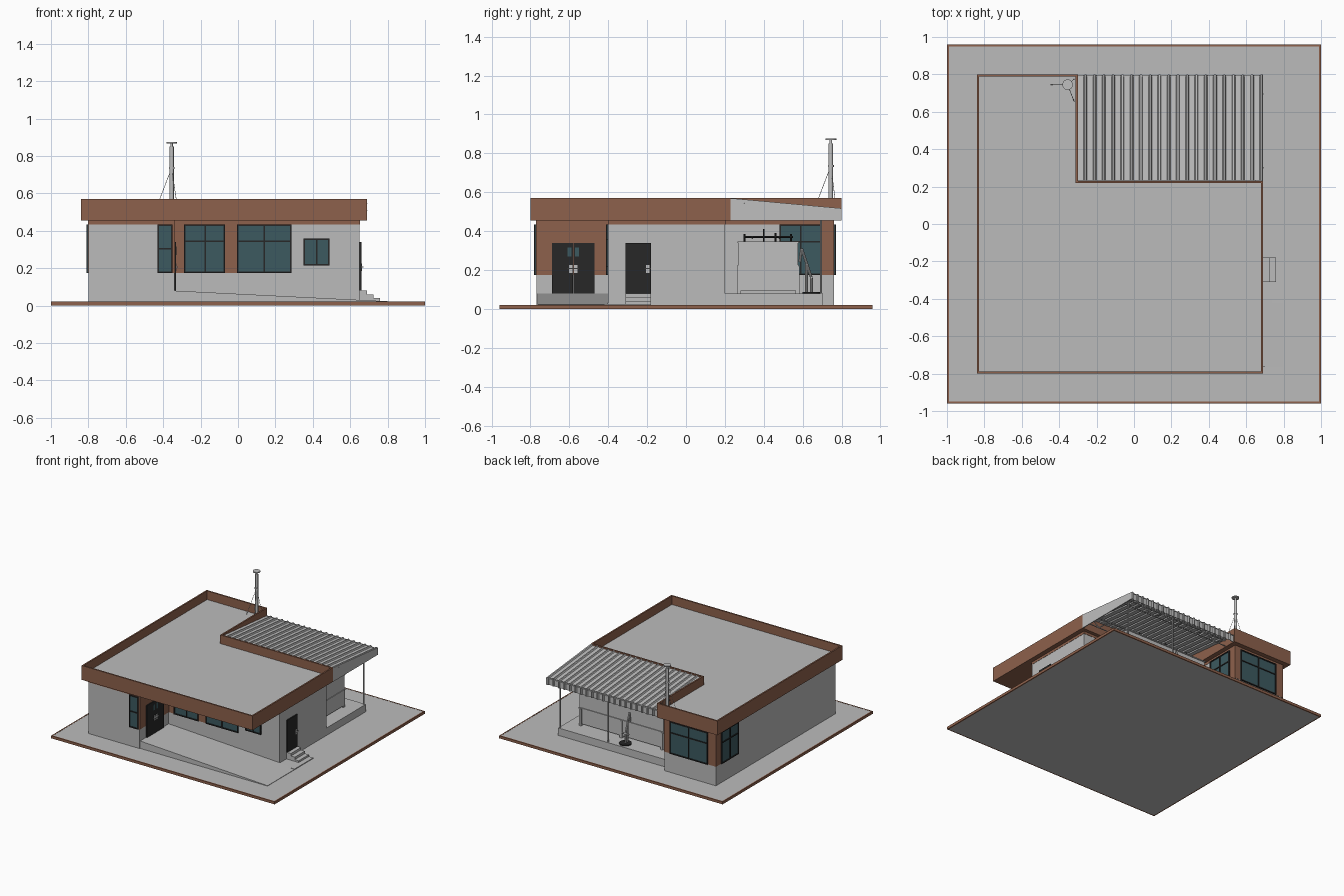
import bpy, bmesh, math
from mathutils import Vector

if "Cube" in bpy.data.objects:
    bpy.data.objects.remove(bpy.data.objects["Cube"])

def mat(name, c):
    m = bpy.data.materials.new(name)
    m.diffuse_color = (*c, 1)
    m.use_nodes = True
    m.node_tree.nodes["Principled BSDF"].inputs["Base Color"].default_value = m.diffuse_color
    return m

GREY = mat("concrete grey", (0.50, 0.50, 0.50))
BROWN = mat("brown cladding", (0.27, 0.12, 0.072))
GLASS = mat("teal glass", (0.045, 0.10, 0.115))
DARK = mat("dark frame", (0.02, 0.02, 0.02))
METAL = mat("sheet metal grey", (0.52, 0.52, 0.52))

def finish(name, bm, *mats):
    bmesh.ops.recalc_face_normals(bm, faces=bm.faces)
    me = bpy.data.meshes.new(name)
    bm.to_mesh(me)
    bm.free()
    for m in mats:
        me.materials.append(m)
    ob = bpy.data.objects.new(name, me)
    bpy.context.collection.objects.link(ob)
    return ob

def add_box(bm, x, y, z, mi=0):
    v = [bm.verts.new((a, b, c)) for a in x for b in y for c in z]
    for f in ((0, 1, 3, 2), (4, 6, 7, 5), (0, 4, 5, 1), (2, 3, 7, 6), (0, 2, 6, 4), (1, 5, 7, 3)):
        bm.faces.new([v[i] for i in f]).material_index = mi

def box(name, x, y, z, m):
    bm = bmesh.new()
    add_box(bm, x, y, z)
    return finish(name, bm, m)

def prism(name, pts, off, *mats):
    """Extrude a closed polygon of 3D points along off."""
    bm = bmesh.new()
    f = bm.faces.new([bm.verts.new(p) for p in pts])
    r = bmesh.ops.extrude_face_region(bm, geom=[f])
    bmesh.ops.translate(bm, vec=off, verts=[g for g in r["geom"] if isinstance(g, bmesh.types.BMVert)])
    return finish(name, bm, *mats)

def rods(name, segs, r, m, n=8):
    """Straight round bars between pairs of points."""
    bm = bmesh.new()
    for a, b in segs:
        a, b = Vector(a), Vector(b)
        d = b - a
        res = bmesh.ops.create_cone(bm, cap_ends=True, segments=n, radius1=r, radius2=r, depth=d.length)
        M = d.to_track_quat('Z', 'Y').to_matrix().to_4x4()
        M.translation = (a + b) / 2
        bmesh.ops.transform(bm, matrix=M, verts=res["verts"])
    return finish(name, bm, m)

def on_wall(bm, axis, pos, sign, u, z, d0, d1, mi):
    """Plate on a wall: axis 'x' or 'y' is the wall normal, u runs along the wall."""
    n = sorted((pos + sign * d0, pos + sign * d1))
    if axis == 'x':
        add_box(bm, n, u, z, mi)
    else:
        add_box(bm, u, n, z, mi)

def window(name, axis, pos, sign, u, z, mull=(), trans=()):
    bm = bmesh.new()
    t = 0.008
    on_wall(bm, axis, pos, sign, u, z, 0, 0.005, 0)
    bars = [((u[0], u[0] + t), z), ((u[1] - t, u[1]), z),
            (u, (z[0], z[0] + t)), (u, (z[1] - t, z[1]))]
    bars += [((c - t / 2, c + t / 2), z) for c in mull] + [(u, (c - t / 2, c + t / 2)) for c in trans]
    for bu, bz in bars:
        on_wall(bm, axis, pos, sign, bu, bz, 0, 0.011, 1)
    return finish(name, bm, GLASS, DARK)

# --- ground slab with brown kerb
box("ground_slab", (-0.99, 0.99), (-0.95, 0.95), (0, 0.02), GREY)
for s in (-1, 1):
    box("kerb_side", sorted((s, s * 0.99)), (-0.96, 0.96), (0, 0.021), BROWN)
    box("kerb_end", (-0.99, 0.99), sorted((s * 0.96, s * 0.95)), (0, 0.021), BROWN)

# --- walls, with a brown band under the roof
box("left_wing", (-0.80, -0.34), (-0.77, 0.76), (0.02, 0.455), GREY)
box("main_block", (-0.34, 0.65), (-0.40, 0.20), (0.02, 0.455), GREY)
box("left_wing_band", (-0.802, -0.338), (-0.772, 0.762), (0.435, 0.456), BROWN)
box("main_block_band", (-0.34, 0.652), (-0.402, 0.202), (0.435, 0.456), BROWN)

# --- brown wall panels
bm = bmesh.new()
for axis, pos, sign, u in (('x', -0.34, 1, (-0.772, -0.40)), ('y', -0.77, -1, (-0.43, -0.338)),
                           ('y', -0.40, -1, (-0.338, 0.0)), ('y', 0.76, 1, (-0.802, -0.338)),
                           ('x', -0.34, 1, (0.48, 0.762)), ('x', -0.80, -1, (0.48, 0.762))):
    on_wall(bm, axis, pos, sign, u, (0.175, 0.44), 0, 0.002, 0)
finish("brown_wall_panels", bm, BROWN)

# --- flat roof with parapet
L = [(-0.84, -0.80), (0.69, -0.80), (0.69, 0.23), (-0.30, 0.23), (-0.30, 0.80), (-0.84, 0.80)]
roof = prism("roof_parapet", [(x, y, 0.455) for x, y in L], (0, 0, 0.115), BROWN, GREY)
bm = bmesh.new()
bm.from_mesh(roof.data)
top = max(bm.faces, key=lambda f: f.calc_center_median().z)
bmesh.ops.inset_region(bm, faces=[top], thickness=0.017)
r = bmesh.ops.extrude_face_region(bm, geom=[top])
bmesh.ops.translate(bm, vec=(0, 0, -0.07), verts=[g for g in r["geom"] if isinstance(g, bmesh.types.BMVert)])
for g in r["geom"]:
    if isinstance(g, bmesh.types.BMFace):
        g.material_index = 1
if top.is_valid:
    bm.faces.remove(top)
bm.to_mesh(roof.data)
bm.free()

# --- windows
Z = (0.175, 0.435)
window("front_slit_window", 'y', -0.77, -1, (-0.43, -0.35), Z, (), (0.305,))
window("front_window_a", 'y', -0.40, -1, (-0.29, -0.07), Z, (-0.175,), (0.345,))
window("front_window_b", 'y', -0.40, -1, (-0.005, 0.285), Z, (0.14,), (0.345,))
window("front_window_small", 'y', -0.40, -1, (0.35, 0.49), (0.215, 0.36), (0.42,))
window("back_window", 'y', 0.76, 1, (-0.73, -0.39), Z, (-0.56,), (0.345,))
window("left_window", 'x', -0.80, -1, (0.48, 0.70), Z, (0.59,), (0.345,))
window("terrace_window", 'x', -0.34, 1, (0.48, 0.70), Z, (0.59,), (0.345,))

# --- doors with handles
def door(name, x, leaves, handles, panes=()):
    bm = bmesh.new()
    for u in leaves:
        on_wall(bm, 'x', x, 1, u, (0.08, 0.34), 0, 0.009, 0)
    for h in handles:
        on_wall(bm, 'x', x, 1, (h - 0.008, h + 0.008), (0.185, 0.225), 0, 0.012, 1)
        on_wall(bm, 'x', x, 1, (h - 0.016, h + 0.016), (0.204, 0.210), 0.012, 0.02, 1)
    for p in panes:
        on_wall(bm, 'x', x, 1, (p - 0.01, p + 0.01), (0.27, 0.315), 0, 0.011, 2)
    finish(name, bm, DARK, METAL, GLASS)

door("double_door", -0.34, ((-0.69, -0.581), (-0.579, -0.47)), (-0.593, -0.567), (-0.60, -0.56))
door("side_door", 0.65, ((-0.31, -0.18),), (-0.197,))

# --- entrance ramp, landing pad and steps
prism("ramp", [(-0.34, -0.765, 0.02), (0.80, -0.765, 0.02), (0.80, -0.765, 0.023), (-0.34, -0.765, 0.08)],
      (0, 0.365, 0), GREY)
box("landing_pad", (0.65, 0.80), (-0.42, -0.18), (0.02, 0.026), GREY)
for i, x in enumerate((0.76, 0.725, 0.69)):
    box("side_step", (0.65, x), (-0.31, -0.18), (0.02, 0.04 + 0.02 * i), GREY)

# --- back terrace with posts
box("terrace_floor", (-0.34, 0.65), (0.20, 0.705), (0.02, 0.08), GREY)
rods("terrace_posts", [((x, 0.695, 0.08), (x, 0.695, 0.515)) for x in (0.64, 0.21)], 0.005, METAL)

# --- ribbed canopy: sloping sheet, ribbed back fascia, plain side panel
N, X0, X1 = 20, -0.30, 0.69
P = (X1 - X0) / N
prof = []
for i in range(N):
    x = X0 + i * P
    prof += [(x, 0), (x + P * 0.62, 0), (x + P * 0.72, 0.009), (x + P * 0.9, 0.009)]
prof.append((X1, 0))
def ribbed(name, f):
    bm = bmesh.new()
    rows = [[bm.verts.new(f(x, h, e)) for x, h in prof] for e in (0, 1)]
    for i in range(len(prof) - 1):
        bm.faces.new((rows[0][i], rows[0][i + 1], rows[1][i + 1], rows[1][i]))
    ob = finish(name, bm, METAL)
    s = ob.modifiers.new("thickness", 'SOLIDIFY')
    s.thickness = 0.003
ribbed("canopy_sheet", lambda x, h, e: (x, 0.232 + 0.565 * e, 0.56 - 0.052 * e + h))
ribbed("canopy_back_fascia", lambda x, h, e: (x, 0.79 + h, 0.455 + 0.058 * e))
prism("canopy_side_panel", [(0.684, 0.23, 0.455), (0.684, 0.80, 0.455), (0.684, 0.80, 0.512), (0.684, 0.23, 0.568)],
      (0.007, 0, 0), METAL)

# canopy trusses
segs = []
for y in (0.30, 0.695):
    zt = 0.553 - 0.092 * (y - 0.232)
    segs += [((X0, y, 0.462), (X1, y, 0.462)), ((X0, y, zt), (X1, y, zt))]
    for i in range(10):
        a, b = (0.462, zt) if i % 2 else (zt, 0.462)
        segs.append(((X0 + i * 0.099, y, a), (X0 + (i + 1) * 0.099, y, b)))
rods("canopy_trusses", segs, 0.004, METAL, 6)

# --- storage tank with flanges, feet and top pipework
box("tank_body", (-0.20, 0.55), (0.27, 0.575), (0.095, 0.34), METAL)
for z in (0.217, 0.338):
    box("tank_flange", (-0.205, 0.555), (0.264, 0.581), (z, z + 0.008), METAL)
for x in (-0.19, 0.175, 0.54):
    for y in (0.272, 0.573):
        box("tank_foot", (x - 0.01, x + 0.01), (y - 0.01, y + 0.01), (0.08, 0.217), METAL)
segs = [((x, 0.30, 0.37), (x, 0.55, 0.37)) for x in (-0.05, 0.15, 0.40)]
segs += [((-0.12, y, 0.365), (0.48, y, 0.365)) for y in (0.34, 0.48)]
segs += [((x, y, 0.34), (x, y, h)) for x in (-0.05, 0.15, 0.40) for y, h in ((0.30, 0.385), (0.40, 0.41), (0.46, 0.39), (0.54, 0.385))]
rods("tank_pipework", segs, 0.005, DARK)

# --- hose stand beside the tank
rods("hose_stand_base", [((0.09, 0.645, 0.08), (0.09, 0.645, 0.088))], 0.046, DARK, 24)
rods("hose_stand_column", [((0.09, 0.645, 0.088), (0.09, 0.645, 0.16)), ((0.09, 0.645, 0.16), (0.09, 0.595, 0.31)),
                           ((0.09, 0.595, 0.31), (0.09, 0.585, 0.24)), ((0.06, 0.645, 0.16), (0.12, 0.645, 0.16)),
                           ((0.09, 0.62, 0.088), (0.09, 0.62, 0.23))], 0.007, METAL)

# --- flue pipe with cap and stay wires
C = (-0.355, 0.745)
rods("flue_pipe", [((*C, 0.50), (*C, 0.85))], 0.012, METAL, 20)
rods("flue_neck", [((*C, 0.85), (*C, 0.872))], 0.007, METAL, 12)
rods("flue_cap", [((*C, 0.868), (*C, 0.876))], 0.028, METAL, 24)
rods("flue_collar", [((*C, 0.73), (*C, 0.74))], 0.015, METAL, 20)
rods("flue_wires", [((*C, 0.735), p) for p in ((-0.445, 0.745, 0.50), (-0.32, 0.655, 0.50), (-0.32, 0.775, 0.50))],
     0.0015, METAL, 5)
